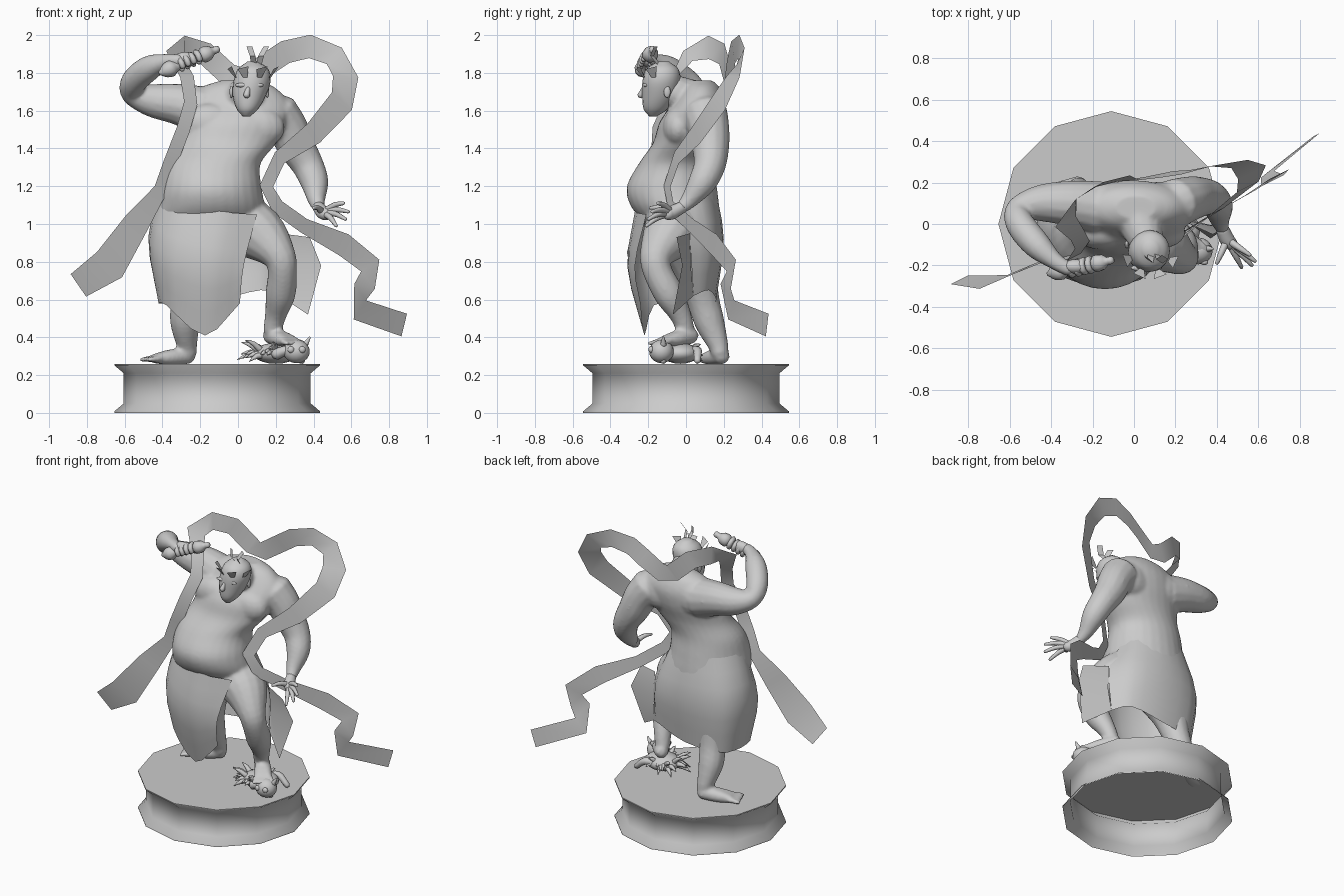
import bpy, bmesh, math, random
from mathutils import Vector, Matrix

if "Cube" in bpy.data.objects:
    bpy.data.objects.remove(bpy.data.objects["Cube"])
random.seed(4)

grey = bpy.data.materials.new("statue_grey")
grey.use_nodes = True
grey.diffuse_color = (.6, .6, .6, 1)
grey.node_tree.nodes["Principled BSDF"].inputs["Base Color"].default_value = (.6, .6, .6, 1)


def finish(name, bm, angle=None, fix_normals=True):
    """Turn a bmesh into a smooth grey object."""
    if fix_normals:
        bmesh.ops.recalc_face_normals(bm, faces=bm.faces[:])
    mesh = bpy.data.meshes.new(name)
    bm.to_mesh(mesh)
    bm.free()
    mesh.materials.append(grey)
    obj = bpy.data.objects.new(name, mesh)
    bpy.context.collection.objects.link(obj)
    mesh.shade_smooth()
    if angle:
        bpy.ops.object.select_all(action='DESELECT')
        bpy.context.view_layer.objects.active = obj
        obj.select_set(True)
        bpy.ops.object.shade_smooth_by_angle(angle=math.radians(angle))
    return obj


def spline(points, steps=4):
    """Smooth curve through points of any dimension."""
    pts = [Vector(p) for p in points]
    pts = [pts[0] * 2 - pts[1]] + pts + [pts[-1] * 2 - pts[-2]]
    out = []
    for a, b, c, d in zip(pts, pts[1:], pts[2:], pts[3:]):
        for i in range(steps):
            t = i / steps
            out.append((b * 2 + (c - a) * t + (a * 2 - b * 5 + c * 4 - d) * t * t
                        + (b * 3 - a - c * 3 + d) * t ** 3) * .5)
    return out + [pts[-2]]


def skin(bm, rows, closed=True, caps=True):
    """Bridge equal rows of points with quads."""
    grid = [[bm.verts.new(p) for p in row] for row in rows]
    n = len(grid[0])
    for r, s in zip(grid, grid[1:]):
        for i in range(n if closed else n - 1):
            j = (i + 1) % n
            bm.faces.new((r[i], r[j], s[j], s[i]))
    if closed and caps:
        bm.faces.new(grid[0][::-1])
        bm.faces.new(grid[-1])


def tube(bm, points, sides=14, steps=4):
    """Limb through (x, y, z, radius) points with rounded ends."""
    path = spline(points, steps)
    first, last = path[0], path[-1]
    d0 = (first.xyz - path[1].xyz).normalized() * first[3]
    d1 = (last.xyz - path[-2].xyz).normalized() * last[3]
    path = ([Vector((*(first.xyz + d0 * .6), first[3] * .6))] + path
            + [Vector((*(last.xyz + d1 * .6), last[3] * .6))])
    rows, normal = [], Vector((.3, .5, .8))
    for i, p in enumerate(path):
        t = (path[min(i + 1, len(path) - 1)].xyz - path[max(i - 1, 0)].xyz).normalized()
        normal = (normal - t * normal.dot(t)).normalized()
        side = t.cross(normal)
        turns = [math.tau * k / sides for k in range(sides)]
        rows.append([p.xyz + (normal * math.cos(a) + side * math.sin(a)) * p[3] for a in turns])
    skin(bm, rows)


def stack(bm, sections, sides=28):
    """Upright form from (x, y, z, half width, half depth) ellipses."""
    turns = [math.tau * k / sides for k in range(sides)]
    skin(bm, [[(x + w * math.cos(a), y + d * math.sin(a), z) for a in turns]
              for x, y, z, w, d in spline(sections)])


def ball(bm, centre, size):
    bmesh.ops.create_uvsphere(bm, u_segments=16, v_segments=10, radius=1,
                              matrix=Matrix.Translation(centre) @ Matrix.Diagonal((*size, 1)))


def foot(bm, heel, toe):
    """Foot wedge with five toes fanned across its front."""
    heel, toe = Vector(heel), Vector(toe)
    run = toe - heel
    across = run.cross(Vector((0, 0, 1))).normalized()
    for k in (-1, 0, 1):
        tube(bm, [(*heel, .045), (*(heel + run * .45 + across * .015 * k), .042),
                  (*(heel + run * .8 + across * .032 * k), .026)], 10)
    for k in range(-2, 3):
        base = heel + run * .8 + across * .024 * k
        tube(bm, [(*base, .018), (*(base + run * .25 + across * .006 * k), .014)], 8)


# Pedestal, open underneath
bm = bmesh.new()
profile = [(.545, 0), (.545, .008), (.495, .05), (.495, .21), (.545, .252), (.545, .26)]
turns = [math.tau * k / 12 for k in range(12)]
skin(bm, [[(r * math.cos(a) - .11, r * math.sin(a), z) for a in turns] for r, z in profile], caps=False)
bm.faces.new([v for v in bm.verts if v.co.z > .255])
finish("pedestal", bm, 62)

# Body: torso, neck, limbs and feet fused into one skin
bm = bmesh.new()
stack(bm, [(-.15, 0, .9, .24, .16), (-.15, -.02, 1, .29, .2), (-.14, -.06, 1.1, .28, .235),
           (-.14, -.075, 1.2, .264, .238), (-.13, -.05, 1.32, .25, .2), (-.06, -.005, 1.43, .265, .17),
           (-.02, .03, 1.54, .28, .17), (0, .07, 1.64, .27, .14), (0, .08, 1.72, .2, .1), (.01, .08, 1.76, .1, .06)])
for x, z in ((-.15, 1.53), (.1, 1.51)):
    ball(bm, (x, -.04, z), (.15, .085, .11))
    ball(bm, (x + .02, .12, z + .07), (.15, .085, .12))
tube(bm, [(0, .08, 1.62, .13), (.03, 0, 1.67, .105), (.06, -.08, 1.71, .085)])
# raised right arm
tube(bm, [(-.18, .08, 1.6, .13), (-.32, .1, 1.635, .11), (-.46, .1, 1.655, .088), (-.56, .07, 1.69, .06),
          (-.55, 0, 1.755, .07), (-.47, -.1, 1.825, .068), (-.38, -.18, 1.86, .042), (-.31, -.22, 1.865, .035)])
# lowered left arm
tube(bm, [(.2, .1, 1.59, .12), (.26, .12, 1.51, .11), (.31, .13, 1.41, .1), (.37, .125, 1.31, .085),
          (.405, .085, 1.22, .075), (.415, .02, 1.13, .048), (.43, -.03, 1.08, .03)])
# stepping left leg
tube(bm, [(-.02, -.03, 1.02, .17), (.12, -.09, .94, .145), (.215, -.155, .835, .092), (.235, -.15, .75, .078),
          (.225, -.09, .63, .08), (.2, -.03, .52, .058), (.18, 0, .43, .048)])
foot(bm, (.17, .03, .41), (.3, -.15, .37))
# standing right leg
tube(bm, [(-.2, 0, .95, .18), (-.25, .05, .76, .12), (-.27, .09, .6, .088), (-.28, .125, .48, .08),
          (-.27, .17, .36, .055), (-.26, .18, .31, .045)])
foot(bm, (-.26, .19, .303), (-.48, .1, .283))
body = finish("body", bm)
remesh = body.modifiers.new("fuse", 'REMESH')
remesh.mode = 'VOXEL'
remesh.voxel_size = .011
remesh.use_smooth_shade = True
relax = body.modifiers.new("relax", 'SMOOTH')
relax.factor = .5
relax.iterations = 6

# Head with brow, nose and ears
bm = bmesh.new()
stack(bm, [(.045, -.175, 1.57, .02, .02), (.05, -.16, 1.61, .058, .065), (.06, -.14, 1.68, .088, .092),
           (.075, -.13, 1.76, .098, .1), (.08, -.125, 1.82, .08, .085), (.08, -.12, 1.86, .03, .03)], 20)
tube(bm, [(.055, -.222, 1.72, .012), (.045, -.24, 1.68, .018)], 8)
for s in (-1, 1):
    ball(bm, (.06 + .095 * s, -.1, 1.7), (.01, .018, .032))
    ball(bm, (.06 + .04 * s, -.212, 1.735), (.036, .014, .012))
finish("head", bm)

# Headdress: low leaf plates around the brow, short bent strips on top
bm = bmesh.new()
for a in (-160, -115, -70, -25):
    out = Vector((math.cos(math.radians(a)), math.sin(math.radians(a)), 0))
    side = Vector((-out.y, out.x, 0))
    base = Vector((.08, -.13, 1.775)) + out * .098
    shape = [base - side * .012, base + side * .012, base + out * .035 + side * .035 + Vector((0, 0, .06)),
             base + out * .035 - side * .03 + Vector((0, 0, .045))]
    bm.faces.new([bm.verts.new(p) for p in shape])
for x, lean in ((.085, -.025), (.11, .04)):
    skin(bm, [[(x + lean * t - .015, y, z), (x + lean * t + .015, y - .02, z)]
              for t, y, z in ((0, -.13, 1.84), (.3, -.17, 1.89), (1, -.15, 1.94))], closed=False)
finish("headdress", bm, 20, False)

# Right fist around a double-ended club
bm = bmesh.new()
start, end = Vector((-.41, -.24, 1.8)), Vector((-.11, -.175, 1.925))
shape = [(0, .015), (.08, .036), (.2, .044), (.32, .022), (.66, .022), (.74, .042), (.86, .038), (.93, .02), (1, .02)]
tube(bm, [(*start.lerp(end, t), r) for t, r in shape], 10, 2)
finish("club", bm)
bm = bmesh.new()
ball(bm, (-.28, -.205, 1.87), (.065, .035, .04))
grip = (end - start).normalized()
u = grip.cross(Vector((0, 1, 0))).normalized()
v = grip.cross(u)
for k in range(4):
    c = start.lerp(end, .36 + .1 * k)
    curl = [math.radians(a) for a in range(-60, 211, 45)]
    tube(bm, [(*(c + (u * math.sin(a) - v * math.cos(a)) * .03), .016) for a in curl], 8, 1)
finish("right_fist", bm)

# Open left hand with spread fingers
bm = bmesh.new()
palm = Vector((.45, -.075, 1.06))
tube(bm, [(.425, -.02, 1.09, .032), (*palm, .036), (.475, -.1, 1.05, .03)])
for tip in ((.56, -.15, 1.11), (.585, -.18, 1.065), (.57, -.2, 1.025), (.52, -.21, .99), (.4, -.19, 1.085)):
    tip = Vector(tip)
    bend = palm.lerp(tip, .55) + Vector((0, 0, .012))
    tube(bm, [(*palm, .02), (*bend, .015), (*tip, .009)], 8)
finish("left_hand", bm)

# Skirt: columns of waist, middle and hem, open over the stepping leg
columns = [
    [(.1, -.21, 1.05), (.03, -.27, .78), (.01, -.24, .58)],
    [(-.1, -.27, 1.07), (-.16, -.31, .77), (-.175, -.22, .41)],
    [(-.32, -.2, 1.14), (-.4, -.22, .85), (-.38, -.17, .57)],
    [(-.395, -.05, 1.22), (-.475, -.03, .93), (-.42, -.01, .58)],
    [(-.32, .1, 1.22), (-.385, .15, .92), (-.35, .13, .58)],
    [(-.14, .15, 1.22), (-.13, .2, .92), (-.1, .16, .6)],
    [(.04, .09, 1.2), (.11, .15, .92), (.12, .12, .65)],
    [(.12, 0, 1.14), (.225, .02, .92), (.22, .04, .62)]]
bm = bmesh.new()
skin(bm, zip(*[spline(row, 3) for row in zip(*[spline(c, 3) for c in columns])]), closed=False)
finish("skirt", bm, fix_normals=False)

# Loose corner of the skirt blowing out behind the stepping leg
bm = bmesh.new()
skin(bm, [[(.225, .02, .95), (.38, -.05, .93)], [(.235, .025, .78), (.44, -.02, .78)],
          [(.22, .04, .62), (.37, -.07, .52)]], closed=False)
finish("skirt_flap", bm, fix_normals=False)

# Long flying scarf
path = [Vector(p) for p in (
    (-.845, -.27, .675), (-.68, -.28, .785), (-.54, -.22, 1), (-.41, -.17, 1.18), (-.36, -.17, 1.32),
    (-.29, -.16, 1.5), (-.25, -.1, 1.64), (-.27, -.06, 1.78), (-.33, .01, 1.89), (-.28, .12, 1.935),
    (-.17, .19, 1.9), (-.05, .22, 1.79), (.04, .22, 1.77), (.16, .24, 1.85), (.25, .25, 1.91),
    (.38, .28, 1.94), (.51, .29, 1.89), (.57, .25, 1.78), (.55, .18, 1.65), (.4, .06, 1.48),
    (.22, -.05, 1.35), (.15, -.1, 1.2), (.21, -.08, 1.09), (.35, .03, .99), (.56, .15, .89),
    (.7, .24, .78), (.67, .21, .67), (.645, .24, .545), (.88, .43, .465))]
rows = []
for i, p in enumerate(path):
    along = path[min(i + 1, len(path) - 1)] - path[max(i - 1, 0)]
    wide = .1 if i == 1 else .075 if i in (0, 2, 17, 18) else .062
    half = along.cross(Vector((-.5, 1, 0))).normalized() * (.04 if 2 < i < 8 or 19 < i < 24 else wide)
    rows.append((p - half, p + half))
bm = bmesh.new()
skin(bm, rows, closed=False)
finish("scarf", bm, fix_normals=False)

# Crushed imp: round head, crouched body, horns and a spiky mane
bm = bmesh.new()
ball(bm, (.2, -.03, .315), (.12, .1, .055))
ball(bm, (.31, -.13, .325), (.07, .065, .062))
for s in (-1, 1):
    ball(bm, (.31 + .03 * s, -.185, .335), (.018, .014, .018))
    tube(bm, [(.31 + .045 * s, -.12, .36, .018), (.32 + .06 * s, -.12, .4, .006)], 8)
    tube(bm, [(.2, -.05 + .07 * s, .31, .03), (.27, -.04 + .1 * s, .33, .024), (.34, -.03 + .09 * s, .275, .018)], 8)
for k in range(28):
    a = math.radians(random.uniform(60, 290))
    reach = random.uniform(.09, .14)
    root = Vector((.19 + .06 * math.cos(a), -.03 + .05 * math.sin(a), .31))
    tip = root + Vector((math.cos(a) * reach, math.sin(a) * reach * .6, random.uniform(-.04, .08)))
    tube(bm, [(*root, .02), (*(root.lerp(tip, .6) + Vector((0, 0, .012))), .014), (*tip, .002)], 6, 2)
finish("imp", bm)
